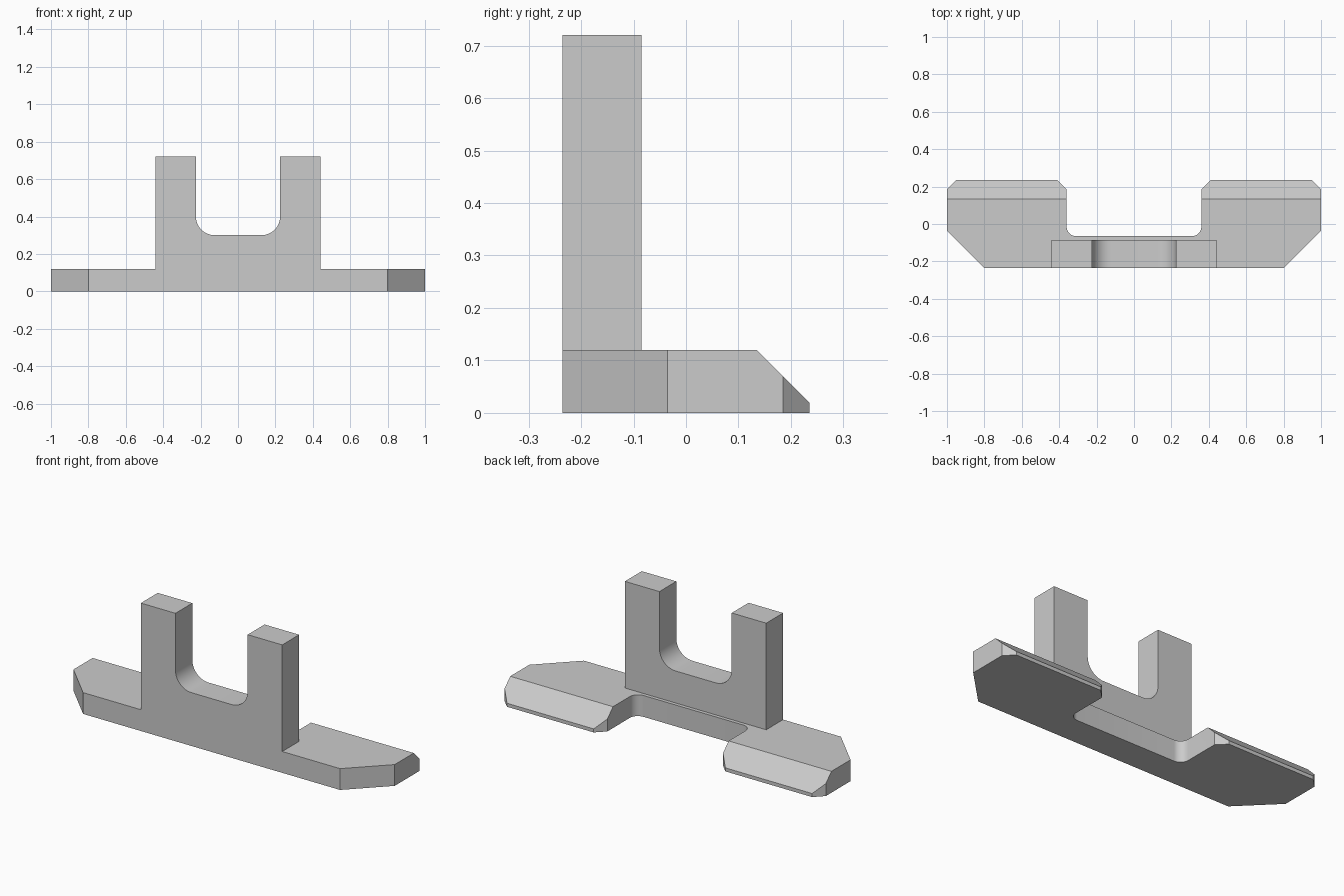
import bpy
import bmesh
import math
from mathutils import Vector

cube = bpy.data.objects.get("Cube")
if cube:
    bpy.data.objects.remove(cube, do_unlink=True)

FRONT, BACK = -0.235, 0.235
BASE_TOP = 0.12

grey = bpy.data.materials.new("plain grey")
grey.use_nodes = True
colour = (0.6, 0.6, 0.6, 1)
grey.diffuse_color = colour
grey.node_tree.nodes["Principled BSDF"].inputs["Base Color"].default_value = colour


def fillet(cx, cy, r, start, steps=12):
    """Quarter arc running anticlockwise from the start angle in degrees."""
    angles = [math.radians(start + 90 * i / steps) for i in range(steps + 1)]
    return [(cx + r * math.cos(a), cy + r * math.sin(a)) for a in angles]


def mirrored(half):
    """Complete an outline whose +x half is given in order."""
    return half + [(-x, y) for x, y in reversed(half)]


def prism(outline, to_3d, depth):
    bm = bmesh.new()
    face = bm.faces.new([bm.verts.new(to_3d(u, v)) for u, v in outline])
    made = bmesh.ops.extrude_face_region(bm, geom=[face])["geom"]
    verts = [g for g in made if isinstance(g, bmesh.types.BMVert)]
    bmesh.ops.translate(bm, verts=verts, vec=depth)
    bmesh.ops.recalc_face_normals(bm, faces=bm.faces)
    return bm


def add_object(name, bm):
    mesh = bpy.data.meshes.new(name)
    bm.to_mesh(mesh)
    bm.free()
    mesh.materials.append(grey)
    obj = bpy.data.objects.new(name, mesh)
    bpy.context.collection.objects.link(obj)
    return obj


# Base plate: two clipped feet joined by a narrow bridge with rounded corners
r = 0.05
plate = mirrored(
    [(0.8, FRONT), (1, -0.035), (1, BACK - r), (1 - r, BACK),
     (0.36 + r, BACK), (0.36, BACK - r)]
    + list(reversed(fillet(0.36 - r, -0.065 + r, r, 270))))
bm = prism(plate, lambda x, y: (x, y, 0), Vector((0, 0, BASE_TOP)))

# Sloping bevel along the back of both feet
cut = bmesh.ops.bisect_plane(
    bm, geom=bm.verts[:] + bm.edges[:] + bm.faces[:],
    plane_co=(0, BACK - 0.1, BASE_TOP), plane_no=(0, 1, 1), clear_outer=True)
rim = [e for e in bm.edges if e.is_boundary]
bmesh.ops.holes_fill(bm, edges=rim, sides=0)
bmesh.ops.recalc_face_normals(bm, faces=bm.faces)
bracket = add_object("forked_bracket", bm)

# Upright fork with a rounded saddle
r = 0.1
fork = mirrored(
    [(0.44, 0.05), (0.44, 0.72), (0.225, 0.72)]
    + list(reversed(fillet(0.225 - r, 0.3 + r, r, 270))))
upright = add_object("upright_fork", prism(
    fork, lambda x, z: (x, FRONT, z), Vector((0, 0.15, 0))))

# Fuse both parts into one solid
bpy.ops.object.select_all(action="DESELECT")
bpy.context.view_layer.objects.active = bracket
bracket.select_set(True)
union = bracket.modifiers.new("union", "BOOLEAN")
union.operation = "UNION"
union.solver = "EXACT"
union.object = upright
bpy.ops.object.modifier_apply(modifier=union.name)
bpy.data.objects.remove(upright, do_unlink=True)

# Merge coplanar faces, then smooth the fillets only
bm = bmesh.new()
bm.from_mesh(bracket.data)
bmesh.ops.dissolve_limit(bm, angle_limit=math.radians(1),
                         verts=bm.verts, edges=bm.edges)
bm.to_mesh(bracket.data)
bm.free()
bpy.ops.object.shade_smooth_by_angle(angle=math.radians(30))
